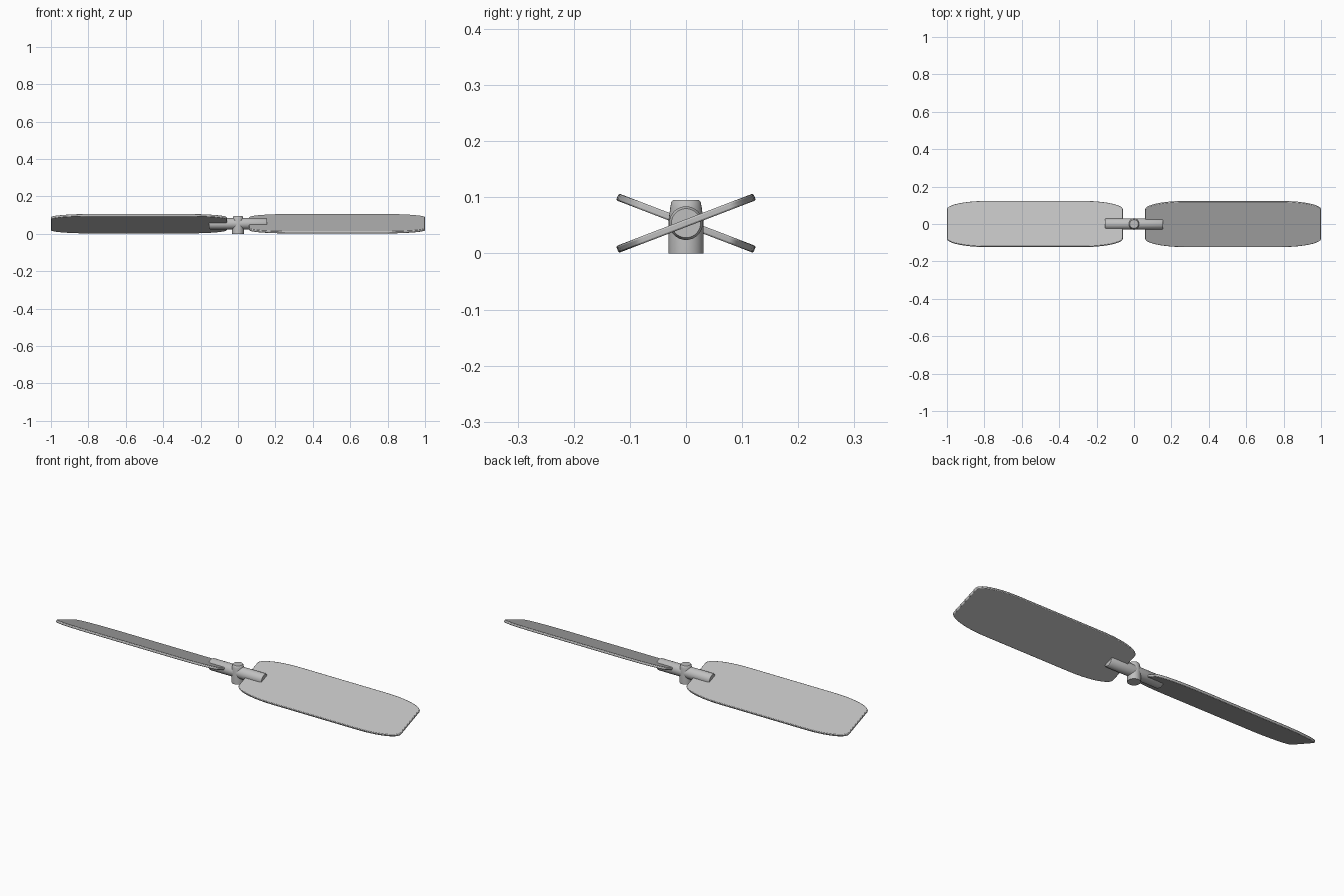
import bpy, bmesh, math
from mathutils import Matrix, Vector

cube = bpy.data.objects.get("Cube")
if cube:
    bpy.data.objects.remove(cube, do_unlink=True)

AXIS_Z = 0.054            # height of the blade axis
PITCH = math.radians(21)  # blade pitch

grey = bpy.data.materials.new("plain grey")
grey.use_nodes = True
colour = (0.52, 0.52, 0.52, 1)
grey.diffuse_color = colour
grey.node_tree.nodes["Principled BSDF"].inputs["Base Color"].default_value = colour


def finish(name, bm, matrix, bevel=0):
    """Turn a bmesh into a smooth-shaded grey object."""
    bmesh.ops.recalc_face_normals(bm, faces=bm.faces)
    mesh = bpy.data.meshes.new(name)
    bm.to_mesh(mesh)
    bm.free()
    mesh.materials.append(grey)
    obj = bpy.data.objects.new(name, mesh)
    bpy.context.collection.objects.link(obj)
    obj.matrix_world = matrix
    if bevel:
        mod = obj.modifiers.new("soft edge", 'BEVEL')
        mod.width, mod.segments = bevel, 2
        mod.limit_method, mod.angle_limit = 'ANGLE', math.radians(50)
    bpy.ops.object.select_all(action='DESELECT')
    obj.select_set(True)
    bpy.context.view_layer.objects.active = obj
    bpy.ops.object.shade_smooth_by_angle(angle=math.radians(40))
    return obj


def lathe(name, profile, matrix, steps=32):
    """Revolve (radius, height) points around z."""
    bm = bmesh.new()
    verts = [bm.verts.new((r, 0, h)) for r, h in profile]
    edges = [bm.edges.new(pair) for pair in zip(verts, verts[1:])]
    bmesh.ops.spin(bm, geom=verts + edges, axis=(0, 0, 1), cent=(0, 0, 0),
                   angle=math.tau, steps=steps)
    bmesh.ops.remove_doubles(bm, verts=bm.verts, dist=1e-5)
    return finish(name, bm, matrix)


def blade(name, turn):
    """Flat pitched plate with long elliptical corners."""
    x0, x1, half, thick = 0.06, 1.0, 0.131, 0.013
    corner_x, corner_y, n = 0.22, 0.048, 10
    outline = []
    for quarter, (cx, cy) in enumerate([(x1 - corner_x, half - corner_y),
                                        (x0 + corner_x, half - corner_y),
                                        (x0 + corner_x, corner_y - half),
                                        (x1 - corner_x, corner_y - half)]):
        for i in range(n + 1):
            a = (quarter + i / n) * math.pi / 2
            outline.append((cx + corner_x * math.cos(a), cy + corner_y * math.sin(a)))
    bm = bmesh.new()
    face = bm.faces.new([bm.verts.new((x, y, -thick / 2)) for x, y in outline])
    grown = bmesh.ops.extrude_face_region(bm, geom=[face])["geom"]
    bmesh.ops.translate(bm, vec=(0, 0, thick),
                        verts=[g for g in grown if isinstance(g, bmesh.types.BMVert)])
    place = (Matrix.Translation((0, 0, AXIS_Z)) @ Matrix.Rotation(turn, 4, 'Z')
             @ Matrix.Rotation(PITCH, 4, 'X'))
    return finish(name, bm, place, bevel=0.003)


# Two blades, half a turn apart
blade("left_blade", 0)
blade("right_blade", math.pi)

# Upright hub, slightly tapered at the top
lathe("hub", [(0, 0), (0.031, 0), (0.031, 0.06), (0.028, 0.082),
              (0.026, 0.092), (0.023, 0.095), (0, 0.095)], Matrix())

# Cross bar that holds the blade roots
bar = [(0, -0.155), (0.026, -0.155), (0.03, -0.148),
       (0.03, 0.148), (0.026, 0.155), (0, 0.155)]
lathe("blade_bar", bar,
      Matrix.Translation((0, 0, AXIS_Z)) @ Matrix.Rotation(math.pi / 2, 4, 'Y'))
